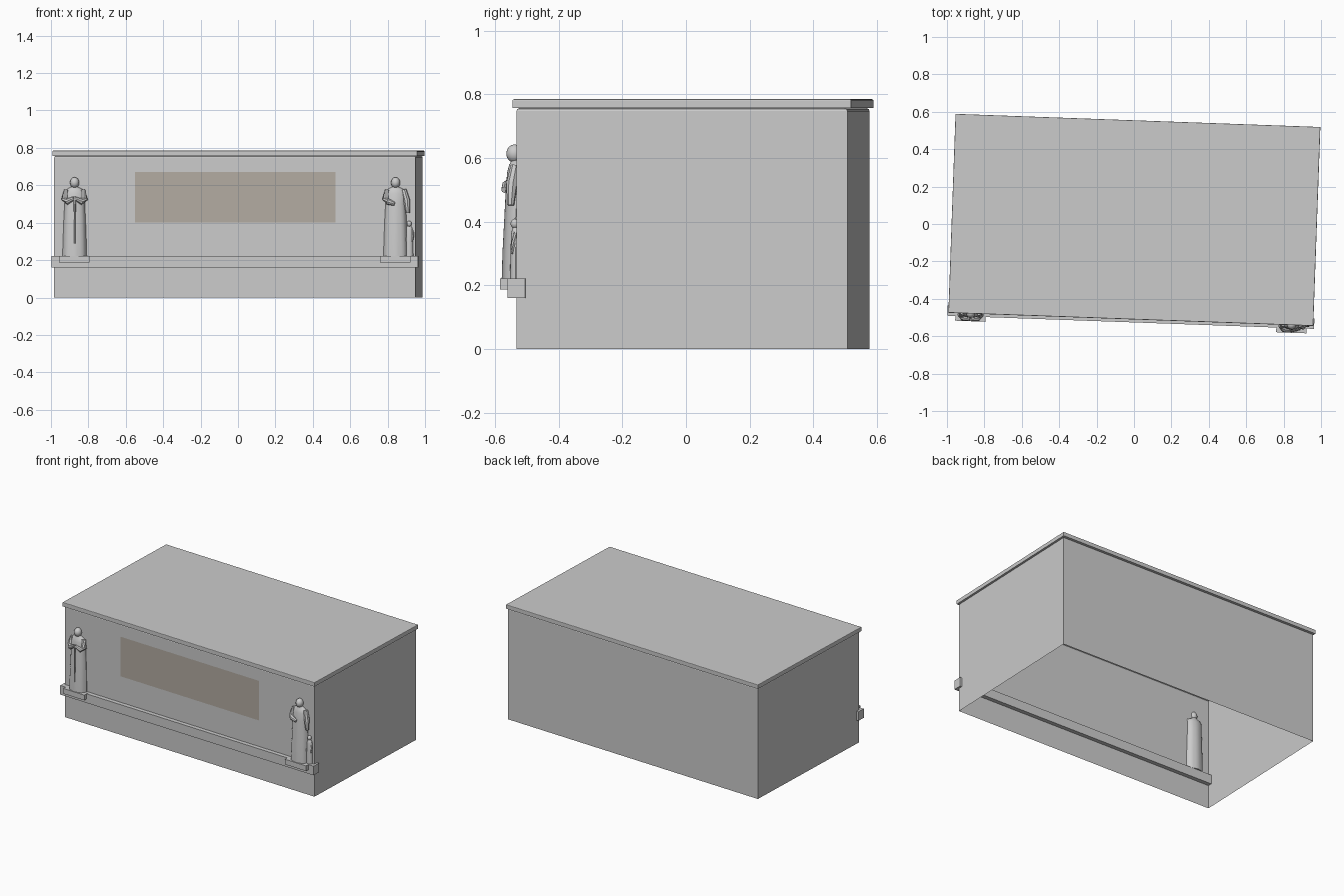
import bpy, bmesh
from math import sin, cos, pi, radians
from mathutils import Matrix, Vector

if "Cube" in bpy.data.objects:
    bpy.data.objects.remove(bpy.data.objects["Cube"])

# The whole tomb is turned slightly about its centre
PLACE = Matrix.Translation((0.002, 0.022, 0)) @ Matrix.Rotation(radians(-2.06), 4, 'Z')


def finish(name, bm, smooth=False):
    bmesh.ops.recalc_face_normals(bm, faces=bm.faces)
    me = bpy.data.meshes.new(name)
    bm.to_mesh(me)
    bm.free()
    ob = bpy.data.objects.new(name, me)
    bpy.context.collection.objects.link(ob)
    ob.matrix_world = PLACE
    if smooth:
        bpy.ops.object.select_all(action='DESELECT')
        ob.select_set(True)
        bpy.context.view_layer.objects.active = ob
        bpy.ops.object.shade_smooth_by_angle(angle=radians(40))
    return ob


def box_mesh(lo, hi):
    bm = bmesh.new()
    lo, hi = Vector(lo), Vector(hi)
    s = hi - lo
    m = Matrix.Translation((lo + hi) / 2) @ Matrix.Diagonal((s.x, s.y, s.z, 1))
    bmesh.ops.create_cube(bm, size=1, matrix=m)
    return bm


def bevel_top(bm, z, w):
    edges = [e for e in bm.edges if all(abs(v.co.z - z) < 1e-5 for v in e.verts)]
    bmesh.ops.bevel(bm, geom=edges, offset=w, segments=2, profile=0.5, affect='EDGES')


def skin(bm, rings):
    """Bridge closed rings of points and cap both ends."""
    loops = [[bm.verts.new(p) for p in r] for r in rings]
    n = len(loops[0])
    for a, b in zip(loops, loops[1:]):
        for i in range(n):
            j = (i + 1) % n
            bm.faces.new((a[i], a[j], b[j], b[i]))
    bm.faces.new(loops[0][::-1])
    bm.faces.new(loops[-1])


def robe(bm, sections, at, n=24, fold=0.03):
    """Sections are (height, half width, half depth, y shift)."""
    rings = []
    for k, (z, rx, ry, dy) in enumerate(sections):
        f = fold * (1 - k / (len(sections) - 1))
        ring = []
        for i in range(n):
            t = 2 * pi * i / n
            r = 1 + f * cos(8 * t)
            ring.append(Vector((at.x + rx * r * cos(t), at.y + dy + ry * r * sin(t), z)))
        rings.append(ring)
    skin(bm, rings)


def limb(bm, pts, radii, n=8):
    """Tapered tube through a few points."""
    pts = [Vector(p) for p in pts]
    rings = []
    for i, (p, r) in enumerate(zip(pts, radii)):
        d = (pts[min(i + 1, len(pts) - 1)] - pts[max(i - 1, 0)]).normalized()
        q = d.to_track_quat('Z', 'Y')
        rings.append([p + q @ Vector((r * cos(2 * pi * k / n), r * sin(2 * pi * k / n), 0))
                      for k in range(n)])
    skin(bm, rings)


def ball(bm, c, r):
    m = Matrix.Translation(c) @ Matrix.Diagonal((0.95, 1, 1.12, 1))
    bmesh.ops.create_uvsphere(bm, u_segments=12, v_segments=8, radius=r, matrix=m)


# Hollow chest, open underneath
bm = box_mesh((-0.967, -0.52, 0), (0.967, 0.52, 0.757))
bmesh.ops.delete(bm, geom=[f for f in bm.faces if f.calc_center_median().z < 0.01],
                 context='FACES_ONLY')
bevel_top(bm, 0.757, 0.009)
finish("chest_walls", bm)

# Lid slab
bm = box_mesh((-0.976, -0.532, 0.757), (0.976, 0.532, 0.785))
bevel_top(bm, 0.785, 0.004)
finish("lid_slab", bm)

# Ledge along the front
finish("front_ledge", box_mesh((-0.981, -0.548, 0.16), (0.981, -0.492, 0.222)))

# Darker inset panel
bm = bmesh.new()
bm.faces.new([bm.verts.new((x, -0.5215, z)) for x, z in
              ((-0.533, 0.40), (0.538, 0.40), (0.538, 0.67), (-0.533, 0.67))])
panel = finish("front_panel", bm)
mat = bpy.data.materials.new("panel_stone")
mat.diffuse_color = (0.45, 0.41, 0.36, 1)
mat.use_nodes = True
mat.node_tree.nodes["Principled BSDF"].inputs["Base Color"].default_value = mat.diffuse_color
panel.data.materials.append(mat)

BODY = [(0.222, 0.063, 0.043, 0), (0.30, 0.061, 0.041, 0), (0.42, 0.057, 0.037, 0.002),
        (0.50, 0.053, 0.034, 0.003), (0.555, 0.054, 0.031, 0.004), (0.578, 0.043, 0.025, 0.004),
        (0.592, 0.017, 0.016, 0.002), (0.602, 0.014, 0.014, 0)]
CHILD = [(0.222, 0.021, 0.017, 0), (0.30, 0.02, 0.016, 0), (0.36, 0.019, 0.014, 0),
         (0.376, 0.014, 0.011, 0), (0.384, 0.007, 0.007, 0)]

for name, x in (("left", -0.857), ("right", 0.860)):
    at = Vector((x, -0.526, 0))

    # Pedestal
    finish(name + "_pedestal", box_mesh((x - 0.081, -0.573, 0.187), (x + 0.081, -0.51, 0.2225)))

    # Robed figure with head
    bm = bmesh.new()
    robe(bm, BODY, at)
    ball(bm, at + Vector((0, -0.004, 0.614)), 0.026)
    finish(name + "_figure", bm, True)

    # Arms: folded, except the right figure's outer arm, which hangs down
    bm = bmesh.new()
    for s in (-1, 1):
        if name == "right" and s == 1:
            path = [(0.044, 0, 0.575), (0.06, -0.01, 0.52), (0.066, -0.014, 0.452)]
            rad = [0.015, 0.018, 0.011]
        else:
            path = [(s * 0.042, 0, 0.573), (s * 0.053, -0.012, 0.525),
                    (s * 0.038, -0.03, 0.512), (s * 0.004, -0.036, 0.53 if name == "left" else 0.50)]
            rad = [0.015, 0.018, 0.017, 0.010]
        limb(bm, [at + Vector(p) for p in path], rad)
    finish(name + "_figure_arms", bm, True)

    if name == "left":
        # Staff held in front
        bm = bmesh.new()
        limb(bm, [at + Vector((0.002, -0.04, 0.54)), at + Vector((0.002, -0.042, 0.29))],
             [0.006, 0.004], 6)
        finish("left_figure_staff", bm)
    else:
        # Small child standing beside
        c = at + Vector((0.073, 0.002, 0))
        bm = bmesh.new()
        robe(bm, CHILD, c, 16)
        ball(bm, c + Vector((0, -0.002, 0.394)), 0.014)
        for s in (-1, 1):
            limb(bm, [c + Vector((s * 0.016, 0, 0.366)), c + Vector((s * 0.02, -0.006, 0.335)),
                      c + Vector((s * 0.017, -0.012, 0.30))], [0.006, 0.007, 0.004], 6)
        finish("right_child", bm, True)
